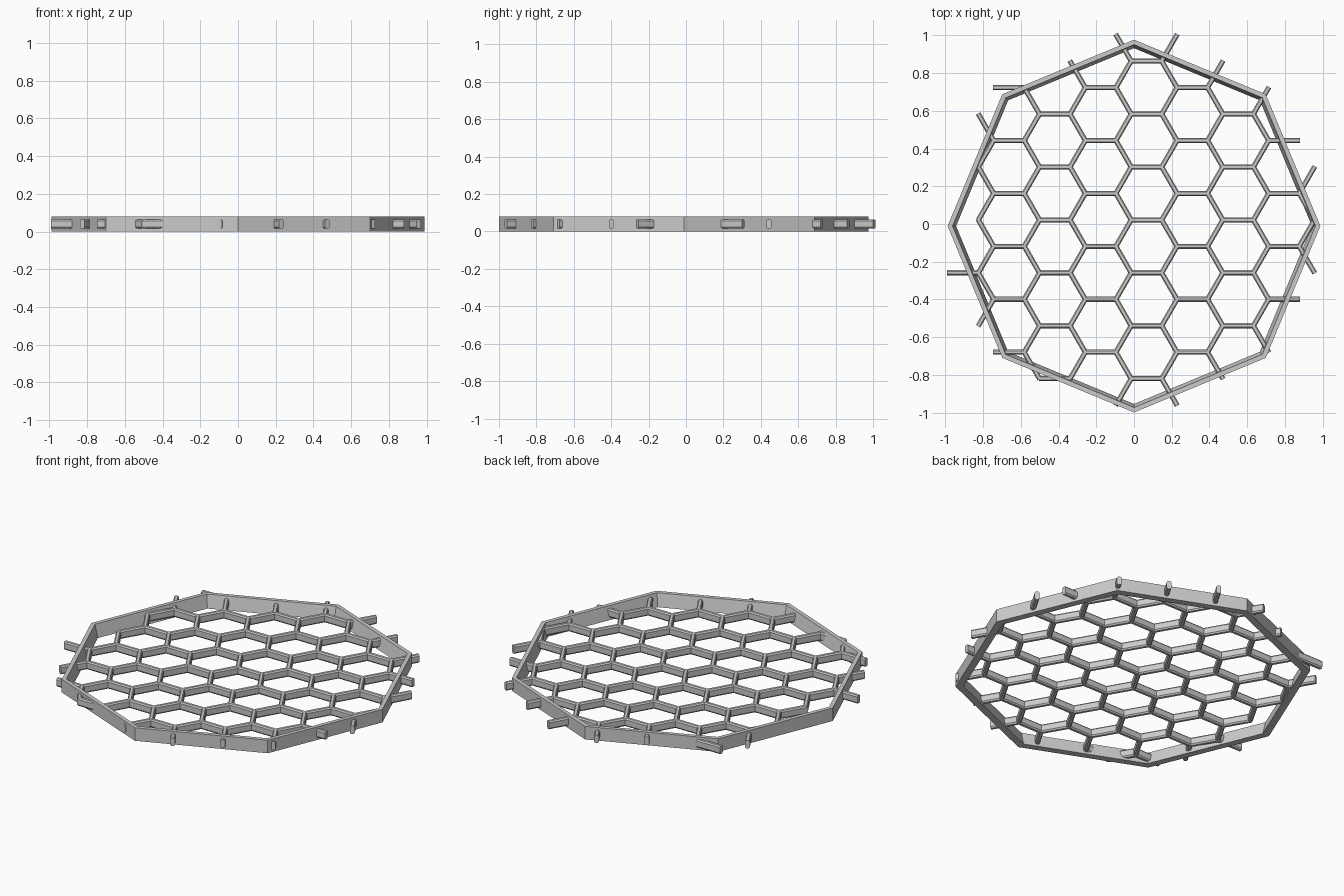
import bpy, bmesh, math
from mathutils import Vector

if "Cube" in bpy.data.objects:
    bpy.data.objects.remove(bpy.data.objects["Cube"])

SIDE = 0.162                       # hexagon edge length
ROW = SIDE * math.sqrt(3) / 2      # half of a cell height
X0, Y0, ZC = 0.066, 0.022, 0.04    # lattice origin and bar height


def make_object(name, bm):
    bmesh.ops.recalc_face_normals(bm, faces=bm.faces)
    mesh = bpy.data.meshes.new(name)
    bm.to_mesh(mesh)
    bm.free()
    obj = bpy.data.objects.new(name, mesh)
    bpy.context.collection.objects.link(obj)
    return obj


# Octagonal rim: upright outside, inner wall sloping inward to the base
def build_rim():
    bm = bmesh.new()
    profile = [(0.988, 0.0), (0.988, 0.08), (0.962, 0.08), (0.943, 0.0)]
    loops = []
    for i in range(8):
        a = math.radians(45 * i)
        loops.append([bm.verts.new((r * math.cos(a), r * math.sin(a) - 0.011, z))
                      for r, z in profile])
    for i in range(8):
        p, q = loops[i], loops[(i + 1) % 8]
        for j in range(4):
            k = (j + 1) % 4
            bm.faces.new((p[j], q[j], q[k], p[k]))
    make_object("octagon_rim", bm)


# One chamfered bar between two lattice points
def add_bar(bm, a, b):
    w, h, cw, ch = 0.0135, 0.025, 0.006, 0.008
    section = [(w, h - ch), (w - cw, h), (cw - w, h), (-w, h - ch),
               (-w, ch - h), (cw - w, -h), (w - cw, -h), (w, ch - h)]
    d = (b - a).normalized()
    n = Vector((-d.y, d.x, 0))
    rings = []
    for p in (a - d * 0.003, b + d * 0.003):
        rings.append([bm.verts.new(p + n * s + Vector((0, 0, t))) for s, t in section])
    for i in range(8):
        j = (i + 1) % 8
        bm.faces.new((rings[0][i], rings[0][j], rings[1][j], rings[1][i]))
    bm.faces.new(rings[0])
    bm.faces.new(rings[1][::-1])


# Bars kept: those near enough to the middle, with a few irregular ones
def keep(mid):
    def near(x, y):
        return math.hypot(mid.x - x, mid.y - y) < 0.03
    if near(-0.663, 0.723):
        return True
    if near(-0.906, 0.022) or near(-0.30, -0.888):
        return False
    return math.hypot(mid.x, mid.y) < 0.9545


# Honeycomb: each horizontal bar also owns the two bars leaving its right end
def build_honeycomb():
    bm = bmesh.new()
    for k in range(-6, 6):
        for m in range(-9, 9):
            if (k + m) % 2:
                continue
            cx, cy = X0 + 1.5 * SIDE * k, Y0 + ROW * m
            left = Vector((cx - SIDE / 2, cy, ZC))
            right = Vector((cx + SIDE / 2, cy, ZC))
            ends = [Vector((cx + SIDE, cy + s * ROW, ZC)) for s in (1, -1)]
            for a, b in [(left, right), (right, ends[0]), (right, ends[1])]:
                if keep((a + b) / 2):
                    add_bar(bm, a, b)
    make_object("honeycomb_grille", bm)


build_rim()
build_honeycomb()
